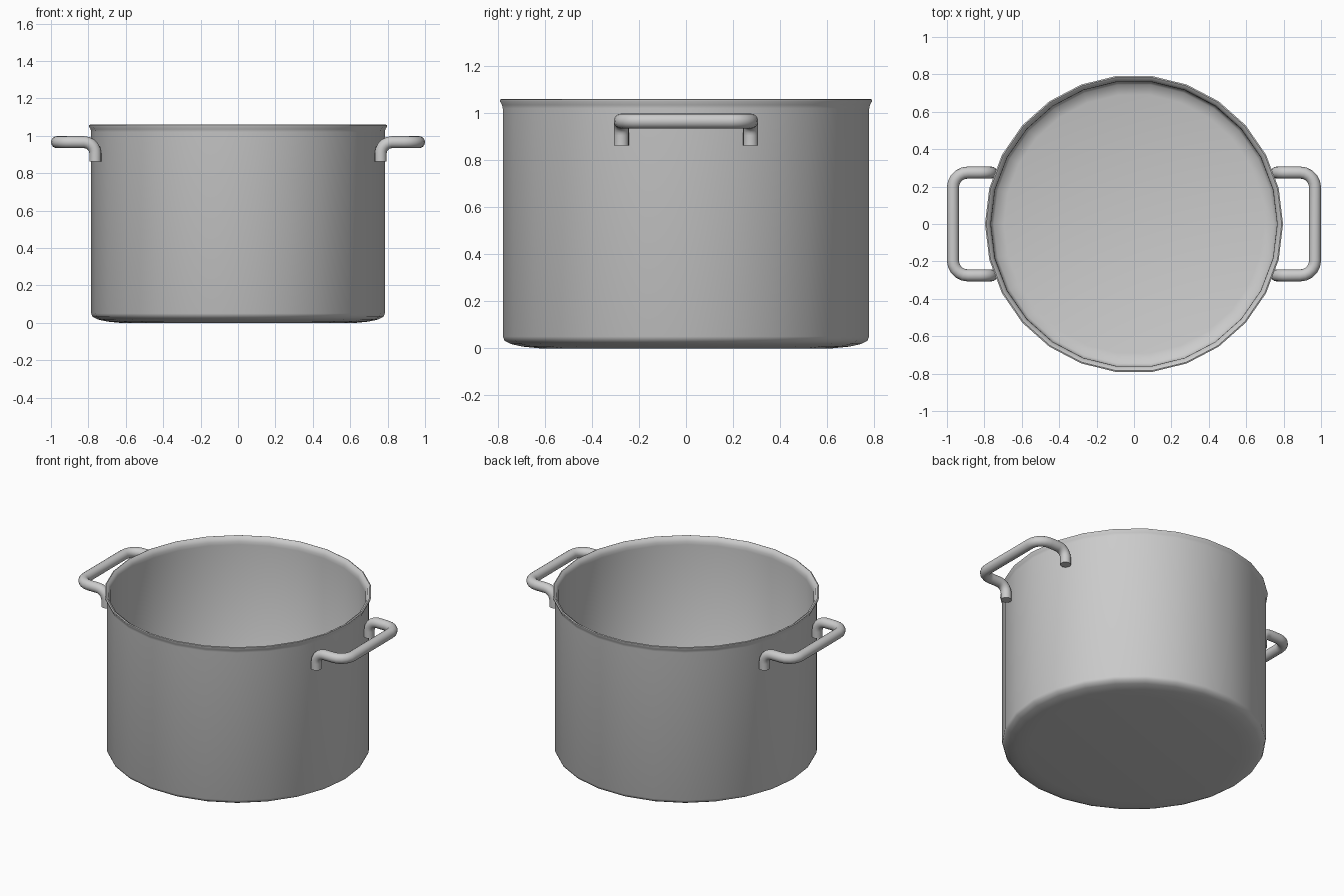
import bpy, bmesh, math
from mathutils import Vector

if "Cube" in bpy.data.objects:
    bpy.data.objects.remove(bpy.data.objects["Cube"])


def lathe(name, profile, sides):
    """Revolve an (r, z) profile around z; both ends are capped."""
    bm = bmesh.new()
    rings = []
    for r, z in profile:
        rings.append([bm.verts.new((r * math.cos(2 * math.pi * i / sides),
                                    r * math.sin(2 * math.pi * i / sides), z))
                      for i in range(sides)])
    for a, b in zip(rings, rings[1:]):
        for i in range(sides):
            j = (i + 1) % sides
            bm.faces.new((a[i], a[j], b[j], b[i]))
    bm.faces.new(rings[0][::-1])
    bm.faces.new(rings[-1])
    bmesh.ops.recalc_face_normals(bm, faces=bm.faces)
    mesh = bpy.data.meshes.new(name)
    bm.to_mesh(mesh)
    bm.free()
    obj = bpy.data.objects.new(name, mesh)
    bpy.context.collection.objects.link(obj)
    return obj


def smooth(obj, angle=40):
    bpy.ops.object.select_all(action='DESELECT')
    obj.select_set(True)
    bpy.context.view_layer.objects.active = obj
    bpy.ops.object.shade_smooth_by_angle(angle=math.radians(angle))


def fillet(corners, radii, steps=5):
    """Round the inner corners of a polyline."""
    pts = [Vector(p) for p in corners]
    out = [pts[0]]
    for k, r in enumerate(radii, 1):
        p = pts[k]
        a = p + (pts[k - 1] - p).normalized() * r
        b = p + (pts[k + 1] - p).normalized() * r
        centre = a + b - p
        for s in range(steps + 1):
            t = math.pi / 2 * s / steps
            out.append(centre + (a - centre) * math.cos(t) + (b - centre) * math.sin(t))
    return out + [pts[-1]]


def tube(name, path, radius, sides=16):
    """Sweep a capped round section along a path."""
    bm = bmesh.new()
    rings = []
    side = Vector((0, 1, 0))
    prev = None
    for k, p in enumerate(path):
        t = (path[min(k + 1, len(path) - 1)] - path[max(k - 1, 0)]).normalized()
        if prev is not None:
            side = prev.rotation_difference(t) @ side
        side = (side - t * side.dot(t)).normalized()
        up = t.cross(side)
        prev = t
        rings.append([bm.verts.new(p + radius * (side * math.cos(2 * math.pi * i / sides)
                                                 + up * math.sin(2 * math.pi * i / sides)))
                      for i in range(sides)])
    for a, b in zip(rings, rings[1:]):
        for i in range(sides):
            j = (i + 1) % sides
            bm.faces.new((a[i], a[j], b[j], b[i]))
    bm.faces.new(rings[0][::-1])
    bm.faces.new(rings[-1])
    bmesh.ops.recalc_face_normals(bm, faces=bm.faces)
    mesh = bpy.data.meshes.new(name)
    bm.to_mesh(mesh)
    bm.free()
    obj = bpy.data.objects.new(name, mesh)
    bpy.context.collection.objects.link(obj)
    return obj


# Pot body: rounded base, straight wall, flared lip, hollow inside
profile = [(0.63, 0.0), (0.70, 0.007), (0.75, 0.018), (0.777, 0.032), (0.785, 0.05),
           (0.785, 1.02), (0.788, 1.035), (0.797, 1.05), (0.797, 1.057), (0.79, 1.06),
           (0.775, 1.05), (0.766, 1.03), (0.765, 1.01),
           (0.765, 0.06), (0.75, 0.04), (0.695, 0.025)]
smooth(lathe("pot_body", profile, 26))

# Side handles: bent rod with two legs against the wall
for name, s in (("right_handle", 1), ("left_handle", -1)):
    y, z, leg, out = 0.275, 0.966, 0.763, 0.968
    corners = [(s * leg, -y, 0.862), (s * leg, -y, z), (s * out, -y, z),
               (s * out, y, z), (s * leg, y, z), (s * leg, y, 0.862)]
    smooth(tube(name, fillet(corners, [0.06, 0.08, 0.08, 0.06]), 0.032))
